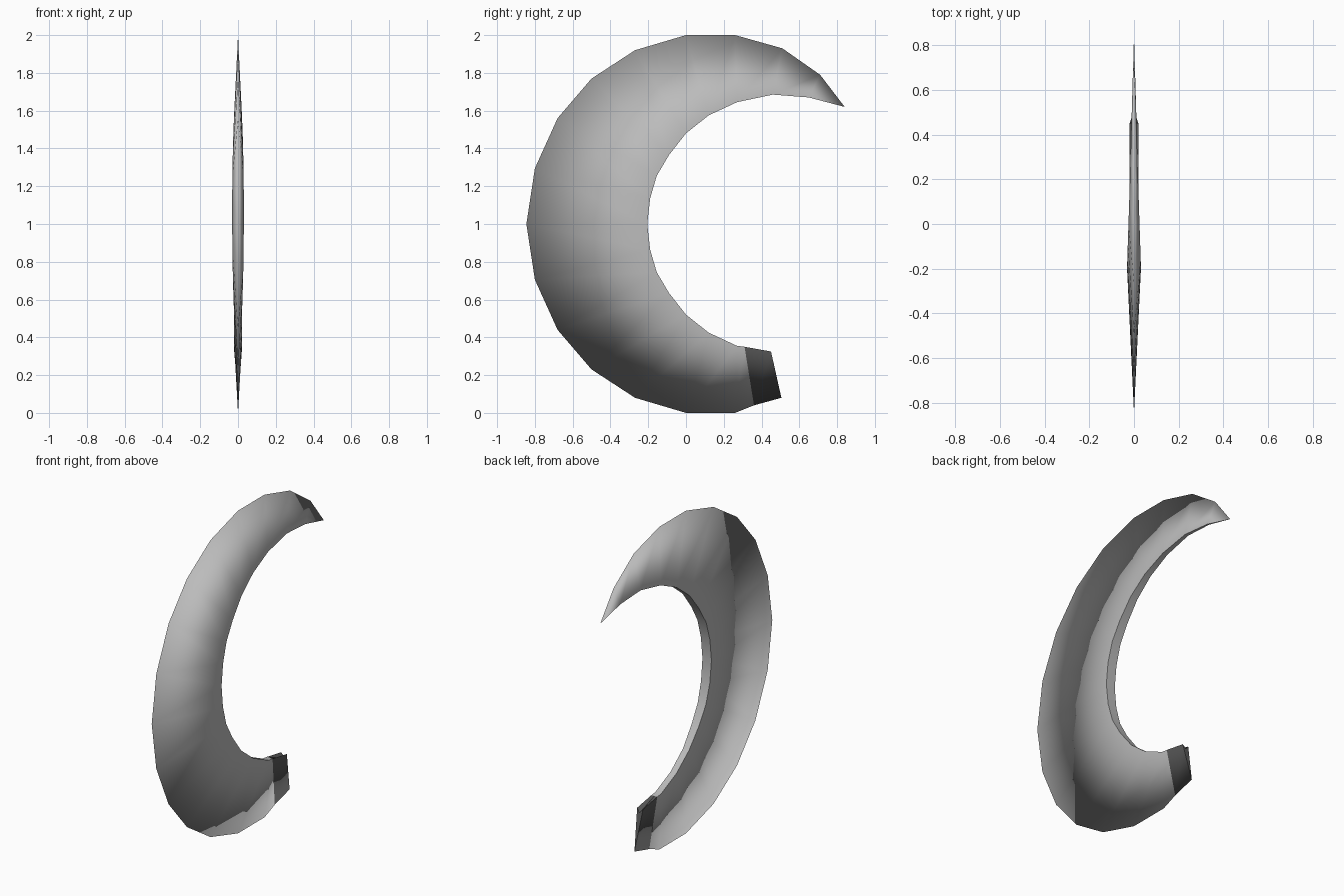
import bpy, bmesh, math

cube = bpy.data.objects.get("Cube")
if cube:
    bpy.data.objects.remove(cube, do_unlink=True)


def make_material(name, value):
    mat = bpy.data.materials.new(name)
    mat.use_nodes = True
    color = (value, value, value, 1)
    mat.diffuse_color = color
    mat.node_tree.nodes["Principled BSDF"].inputs["Base Color"].default_value = color
    return mat


steel = make_material("light grey", 0.5)
dark = make_material("dark grey", 0.1)

# Upper half of the crescent as (y, z) points, mirrored below z = 1
outer_top = [(.26, 2), (0, 2), (-.27, 1.92), (-.5, 1.77), (-.68, 1.56), (-.8, 1.295)]
inner_top = [(.27, 1.645), (.12, 1.575), (0, 1.48), (-.09, 1.365), (-.155, 1.255), (-.19, 1.135)]


def mirrored(points, middle):
    return points + [middle] + [(y, 2 - z) for y, z in reversed(points)]


tip = (.84, 1.62)
outer = [tip, (.71, 1.79), (.51, 1.93)] + mirrored(outer_top, (-.845, 1)) + [(.36, .04), (.505, .08)]
inner = [tip, (.65, 1.67), (.46, 1.685)] + mirrored(inner_top, (-.205, 1)) + [(.31, .35), (.45, .325)]
last = len(outer) - 1


def half_width(i):
    w = .031 * math.sin(math.pi * i / last)
    return max(w, .02) if i > last / 2 else w


def build_wedge(name, first, end, mat, notch=0):
    """Wedge section: keen outer edge, flat inner strip with a centre line."""
    bm = bmesh.new()
    rows = []
    for i in range(first, end + 1):
        (oy, oz), (iy, iz), w = outer[i], inner[i], half_width(i)
        if i == 0:
            rows.append([bm.verts.new((0, oy, oz))] * 4)
            continue
        k = notch if i == end else 0
        mid = (0, iy + (oy - iy) * k, iz + (oz - iz) * k)
        coords = [(0, oy, oz), (w, iy, iz), mid, (-w, iy, iz)]
        rows.append([bm.verts.new(c) for c in coords])
    for a, b in zip(rows, rows[1:]):
        for j in range(4):
            k = (j + 1) % 4
            bm.faces.new(list(dict.fromkeys((a[j], a[k], b[k], b[j]))))
    # End caps
    for row in (rows[0], rows[-1]):
        if len(set(row)) == 4:
            bm.faces.new(row).smooth = False
    bmesh.ops.recalc_face_normals(bm, faces=bm.faces)
    for f in bm.faces:
        f.smooth = True
    # Keep the inner strip and caps crisp, the outer rim soft
    rim = {row[0] for row in rows}
    for e in bm.edges:
        if not all(v in rim for v in e.verts) and e.calc_face_angle(0) > math.radians(40):
            e.smooth = False
    mesh = bpy.data.meshes.new(name)
    bm.to_mesh(mesh)
    bm.free()
    mesh.materials.append(mat)
    obj = bpy.data.objects.new(name, mesh)
    bpy.context.collection.objects.link(obj)
    return obj


build_wedge("crescent_blade", 0, last - 1, steel)
build_wedge("base_grip", last - 1, last, dark, notch=.1)
